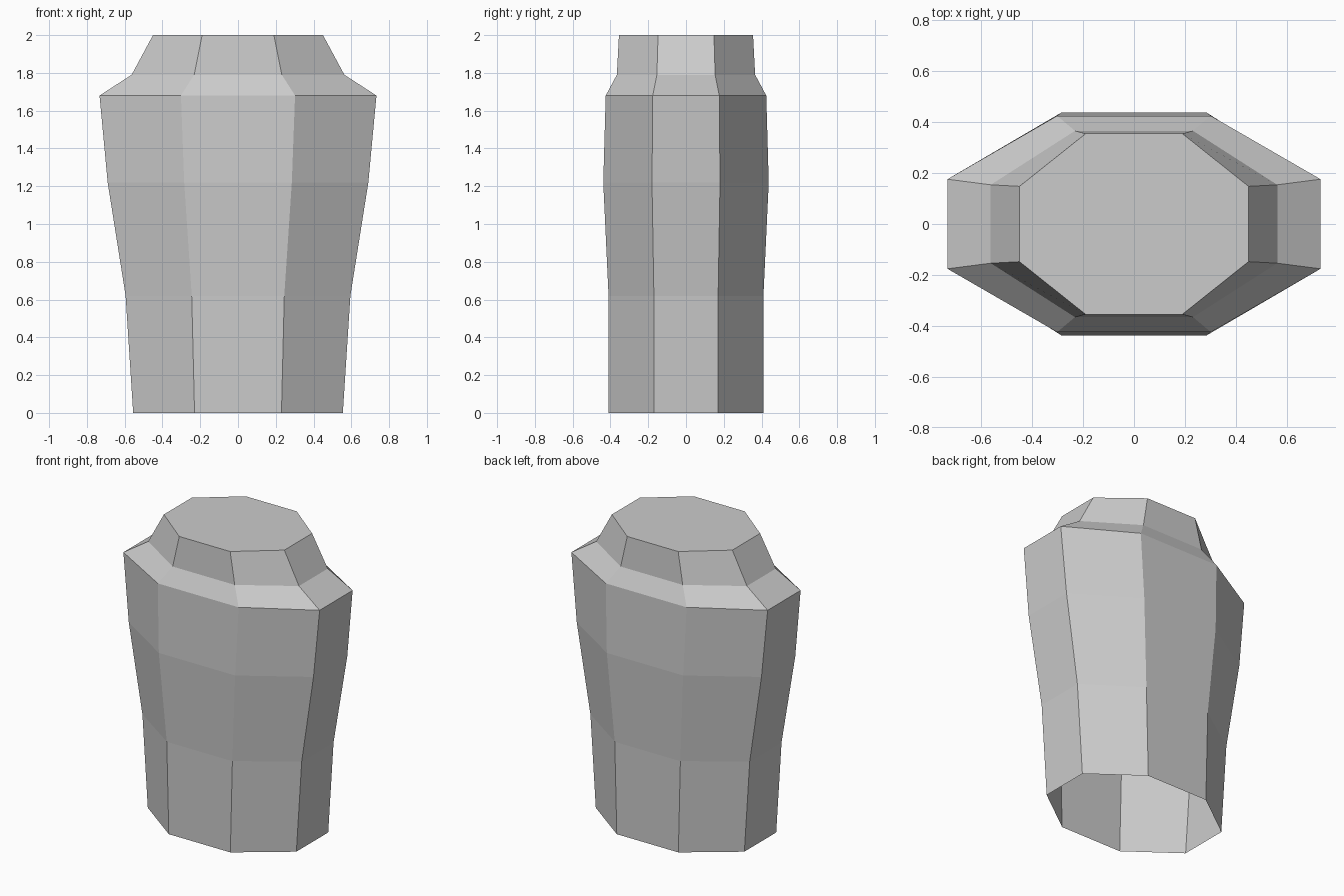
import bpy
import bmesh

cube = bpy.data.objects.get("Cube")
if cube:
    bpy.data.objects.remove(cube, do_unlink=True)

# Single grey material
grey = bpy.data.materials.new("plain_grey")
grey.use_nodes = True
colour = (0.6, 0.6, 0.6, 1)
grey.diffuse_color = colour
grey.node_tree.nodes["Principled BSDF"].inputs["Base Color"].default_value = colour

# Octagonal cross-sections: height, half width, half front flat, half depth, half side flat
SECTIONS = [
    (0.00, 0.555, 0.230, 0.410, 0.170),
    (0.62, 0.595, 0.245, 0.410, 0.170),
    (1.22, 0.690, 0.285, 0.438, 0.180),
    (1.68, 0.733, 0.302, 0.425, 0.176),
    (1.79, 0.563, 0.232, 0.366, 0.154),
    (2.00, 0.450, 0.190, 0.355, 0.148),
]


def octagon(bm, z, w, fx, d, fy):
    """Ring of eight vertices, counter-clockwise from above."""
    pts = [(w, -fy), (w, fy), (fx, d), (-fx, d),
           (-w, fy), (-w, -fy), (-fx, -d), (fx, -d)]
    return [bm.verts.new((x, y, z)) for x, y in pts]


# Torso shell: lofted rings, closed at the neck, open at the waist
bm = bmesh.new()
rings = [octagon(bm, *s) for s in SECTIONS]
for low, high in zip(rings, rings[1:]):
    for i in range(8):
        j = (i + 1) % 8
        bm.faces.new((low[i], low[j], high[j], high[i]))
bm.faces.new(rings[-1])

mesh = bpy.data.meshes.new("torso")
bm.to_mesh(mesh)
bm.free()
mesh.materials.append(grey)
torso = bpy.data.objects.new("torso", mesh)
bpy.context.collection.objects.link(torso)
